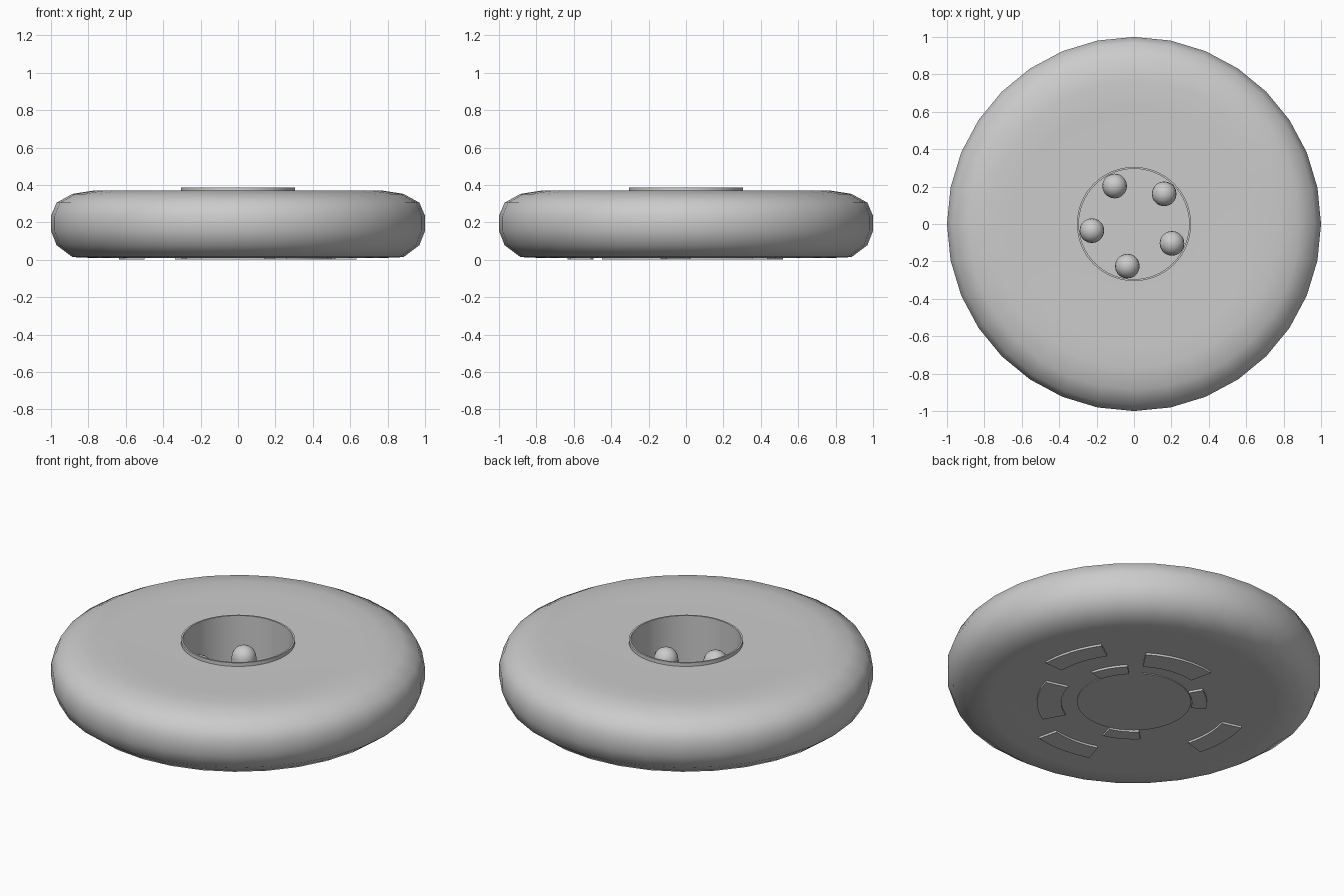
import bpy, bmesh
from math import cos, sin, pi, radians

if "Cube" in bpy.data.objects:
    bpy.data.objects.remove(bpy.data.objects["Cube"])


def finish(name, bm, angle=40):
    bmesh.ops.remove_doubles(bm, verts=bm.verts, dist=1e-5)
    bmesh.ops.recalc_face_normals(bm, faces=bm.faces)
    me = bpy.data.meshes.new(name)
    bm.to_mesh(me)
    bm.free()
    ob = bpy.data.objects.new(name, me)
    bpy.context.collection.objects.link(ob)
    bpy.ops.object.select_all(action='DESELECT')
    ob.select_set(True)
    bpy.context.view_layer.objects.active = ob
    bpy.ops.object.shade_smooth_by_angle(angle=radians(angle))
    return ob


def lathe(name, profile, sides, closed=False, angle=40, loc=(0, 0)):
    """Revolve (radius, z) points about a vertical axis at loc."""
    bm = bmesh.new()
    rings = []
    for i in range(sides):
        a = 2 * pi * i / sides
        rings.append([bm.verts.new((loc[0] + r * cos(a), loc[1] + r * sin(a), z))
                      for r, z in profile])
    n = len(profile)
    for i in range(sides):
        p, q = rings[i], rings[(i + 1) % sides]
        for j in range(n if closed else n - 1):
            k = (j + 1) % n
            loop = [p[j], q[j], q[k], p[k]]
            if profile[j][0] == 0:
                loop = [p[j], q[k], p[k]]
            elif profile[k][0] == 0:
                loop = [p[j], q[j], p[k]]
            bm.faces.new(loop)
    return finish(name, bm, angle)


def arc_pad(name, r0, r1, a0, a1, z0, z1, steps=6):
    """Raised ring segment."""
    bm = bmesh.new()
    cols = []
    for i in range(steps + 1):
        a = radians(a0 + (a1 - a0) * i / steps)
        cols.append([bm.verts.new((r * cos(a), r * sin(a), z))
                     for r, z in ((r0, z0), (r1, z0), (r1, z1), (r0, z1))])
    for p, q in zip(cols, cols[1:]):
        for j in range(4):
            k = (j + 1) % 4
            bm.faces.new((p[j], q[j], q[k], p[k]))
    bm.faces.new(cols[0])
    bm.faces.new(cols[-1])
    return finish(name, bm, 30)


# Rounded outer body with flat faces and the central well
lathe("body", [(0.30, 0.366), (0.64, 0.366), (0.77, 0.37), (0.885, 0.352),
               (0.97, 0.305), (1.0, 0.235), (1.0, 0.155), (0.97, 0.078),
               (0.885, 0.014), (0.77, 0.009), (0.64, 0.012), (0.305, 0.012)],
      32, angle=60)

# Well wall with the raised collar round its mouth
lathe("well_collar", [(0.295, 0.05), (0.295, 0.387), (0.305, 0.387), (0.305, 0.36)], 64)

# Floor of the well and the closing disc underneath
lathe("well_floor", [(0, 0.05), (0.295, 0.05), (0.305, 0.007), (0, 0.007)], 64)

# Five domed bolts inside the well
dome = [(0.066, 0.05), (0.066, 0.175)]
dome += [(0.066 * cos(radians(t)), 0.175 + 0.066 * sin(radians(t))) for t in (18, 36, 54, 72)]
dome.append((0, 0.241))
for i in range(5):
    a = radians(45 + 72 * i)
    lathe(f"bolt_{i + 1}", dome, 20, loc=(0.228 * cos(a), 0.228 * sin(a)))

# Raised curved pads on the underside, in three rings
pads = [(0.31, 0.39, [(15, 45), (120, 150), (225, 255)]),
        (0.39, 0.52, [(57, 102), (-60, -15)]),
        (0.52, 0.635, [(2, 34), (-108, -77), (165, 196)])]
for ring, (r0, r1, spans) in enumerate(pads):
    for i, (a0, a1) in enumerate(spans):
        arc_pad(f"pad_{ring + 1}_{i + 1}", r0, r1, a0, a1, 0.0, 0.014)
